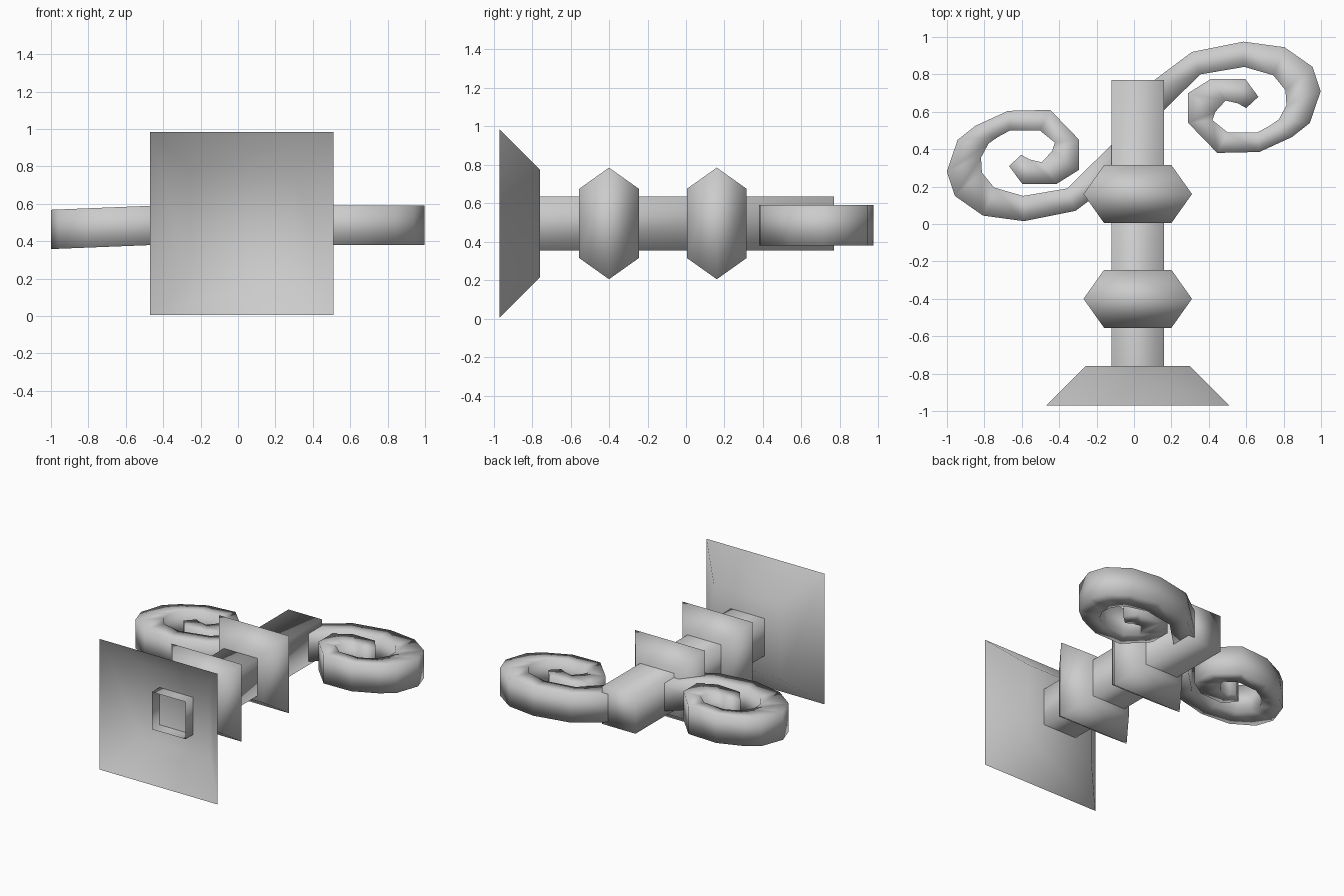
import bpy, bmesh

if "Cube" in bpy.data.objects:
    bpy.data.objects.remove(bpy.data.objects["Cube"])

CX, CZ = 0.02, 0.495   # axis of the post, which runs along y


def finish(name, bm):
    bmesh.ops.recalc_face_normals(bm, faces=bm.faces)
    for f in bm.faces:
        f.smooth = True
    me = bpy.data.meshes.new(name)
    bm.to_mesh(me)
    bm.free()
    ob = bpy.data.objects.new(name, me)
    bpy.context.collection.objects.link(ob)
    return ob


def loft(bm, rings, cap_start, cap_end):
    """Skin a list of four-cornered rings."""
    vs = [[bm.verts.new(p) for p in ring] for ring in rings]
    for a, b in zip(vs, vs[1:]):
        for i in range(4):
            j = (i + 1) % 4
            bm.faces.new((a[i], a[j], b[j], b[i]))
    if cap_start:
        bm.faces.new(vs[0])
    if cap_end:
        bm.faces.new(vs[-1])


def square_part(name, profile, cap_start=True, cap_end=True):
    """Square sections given as (y, half width) along the post axis."""
    bm = bmesh.new()
    rings = [[(CX + sx * r, y, CZ + sz * r)
              for sx, sz in ((-1, -1), (1, -1), (1, 1), (-1, 1))]
             for y, r in profile]
    loft(bm, rings, cap_start, cap_end)
    return finish(name, bm)


# Flared base, hollow and open at the front
square_part("base", [(-0.97, 0.49), (-0.76, 0.28)], cap_start=False)
# Square post, its open front end standing inside the base
square_part("post", [(-0.85, 0.14), (0.77, 0.14)], cap_start=False)
# Two collars
for i, y in enumerate((-0.40, 0.16)):
    square_part(f"collar_{i + 1}",
                [(y - 0.155, 0.18), (y, 0.29), (y + 0.155, 0.18)])

# Scroll outline: outer x, y and inner x, y for each section
SCROLL = [
    (0.03, 0.71, 0.08, 0.53), (0.31, 0.92, 0.355, 0.80),
    (0.585, 0.975, 0.59, 0.84), (0.805, 0.945, 0.745, 0.795),
    (0.955, 0.84, 0.81, 0.715), (0.998, 0.71, 0.815, 0.635),
    (0.94, 0.54, 0.775, 0.56), (0.845, 0.465, 0.725, 0.525),
    (0.67, 0.385, 0.66, 0.49), (0.445, 0.38, 0.50, 0.49),
    (0.29, 0.54, 0.42, 0.555), (0.29, 0.70, 0.435, 0.60),
    (0.41, 0.775, 0.49, 0.66), (0.595, 0.775, 0.555, 0.645),
    (0.665, 0.68, 0.60, 0.62),
]


def scroll(name, turned, tilt, z0):
    """Rolled bar; the second one is turned half round about the post."""
    def place(x, y, h):
        if turned:
            x, y = -0.003 - x, 0.99 - y
        return (x, y, z0 + tilt * x + h)
    bm = bmesh.new()
    h = 0.105
    rings = [[place(ox, oy, -h), place(ox, oy, h),
              place(ix, iy, h), place(ix, iy, -h)]
             for ox, oy, ix, iy in SCROLL]
    loft(bm, rings, True, True)
    return finish(name, bm)


scroll("right_scroll", False, 0.0, 0.485)
scroll("left_scroll", True, 0.04, 0.503)
